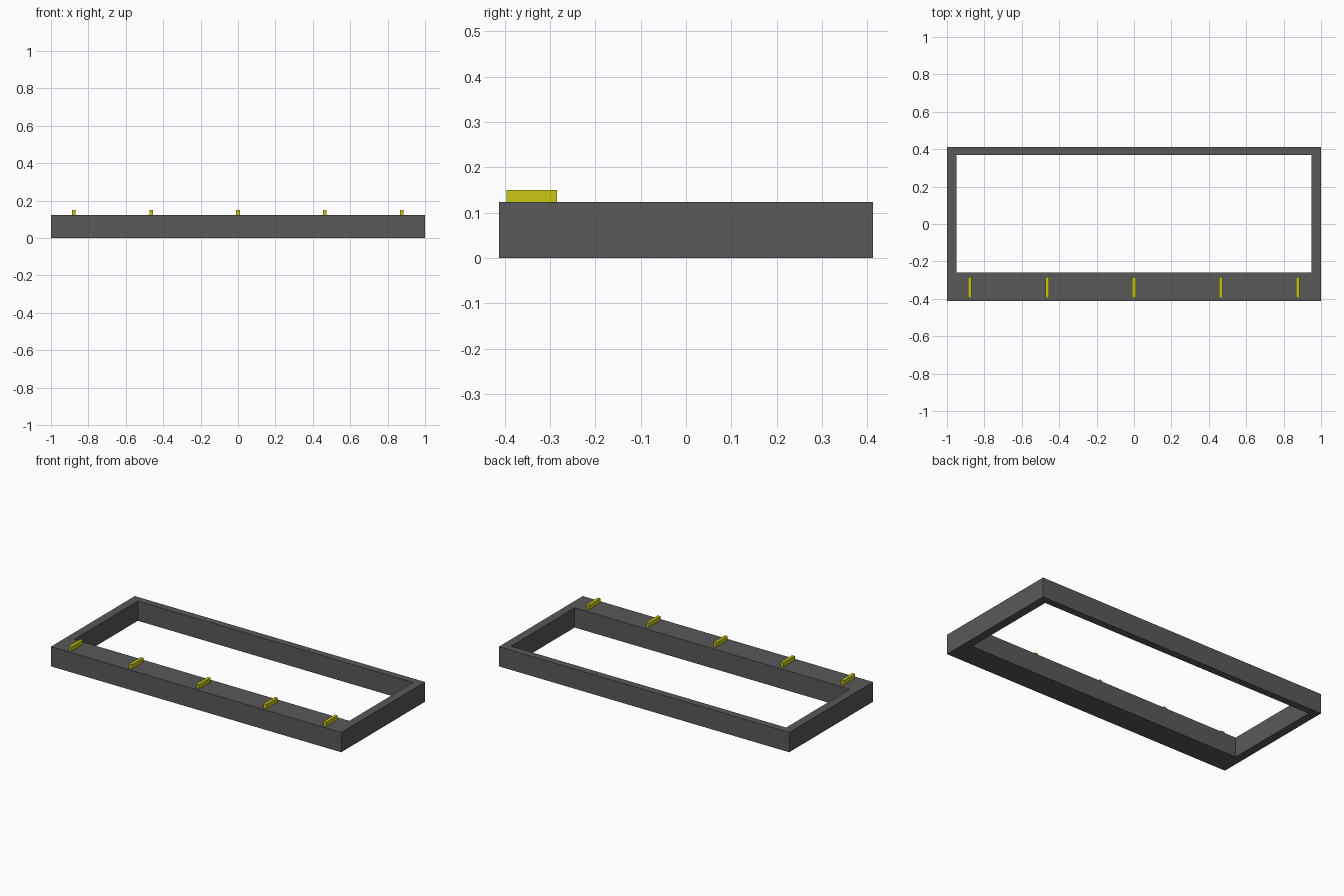
import bpy
import bmesh

if "Cube" in bpy.data.objects:
    bpy.data.objects.remove(bpy.data.objects["Cube"])

FRAME_H = 0.123
TOTAL_H = 0.15


def material(name, color):
    mat = bpy.data.materials.new(name)
    mat.diffuse_color = color
    mat.use_nodes = True
    mat.node_tree.nodes["Principled BSDF"].inputs["Base Color"].default_value = mat.diffuse_color
    return mat


def add_object(name, bm, mat):
    bmesh.ops.recalc_face_normals(bm, faces=bm.faces)
    mesh = bpy.data.meshes.new(name)
    bm.to_mesh(mesh)
    bm.free()
    mesh.materials.append(mat)
    obj = bpy.data.objects.new(name, mesh)
    bpy.context.collection.objects.link(obj)
    return obj


def rectangle(bm, x, y0, y1):
    return [bm.verts.new((px, py, 0))
            for px, py in ((-x, y0), (x, y0), (x, y1), (-x, y1))]


dark = material("dark_grey", (0.1, 0.1, 0.1, 1))
yellow = material("yellow", (0.58, 0.58, 0.006, 1))

# Rectangular frame: flat ring with a wide front rail, extruded upwards
bm = bmesh.new()
outer = rectangle(bm, 1.0, -0.412, 0.412)
inner = rectangle(bm, 0.948, -0.258, 0.368)
for i in range(4):
    j = (i + 1) % 4
    bm.faces.new((outer[i], outer[j], inner[j], inner[i]))
ext = bmesh.ops.extrude_face_region(bm, geom=bm.faces[:], use_keep_orig=True)
top = [v for v in ext["geom"] if isinstance(v, bmesh.types.BMVert)]
bmesh.ops.translate(bm, verts=top, vec=(0, 0, FRAME_H))
add_object("frame", bm, dark)

# Row of small tabs standing on the front rail
TAB_W, TAB_D, TAB_H = 0.019, 0.112, TOTAL_H - FRAME_H
for n, x in enumerate((-0.879, -0.463, 0, 0.463, 0.876), 1):
    bm = bmesh.new()
    bmesh.ops.create_cube(bm, size=1)
    bmesh.ops.scale(bm, verts=bm.verts, vec=(TAB_W, TAB_D, TAB_H))
    tab = add_object(f"tab_{n}", bm, yellow)
    tab.location = (x, -0.34, FRAME_H + TAB_H / 2)
